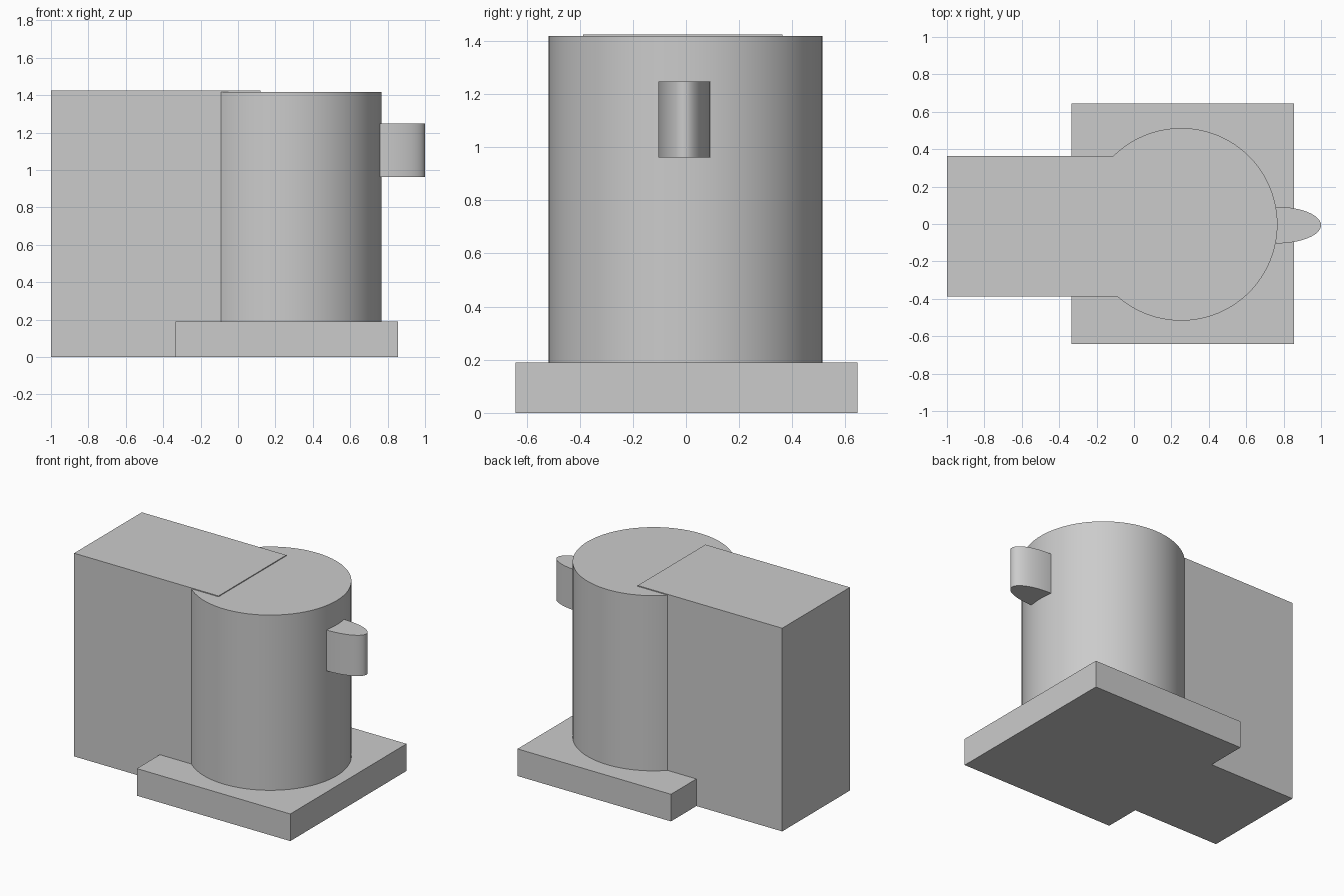
import bpy
import bmesh
from math import cos, sin, pi, radians

if "Cube" in bpy.data.objects:
    bpy.data.objects.remove(bpy.data.objects["Cube"], do_unlink=True)

# Single grey material
grey = bpy.data.materials.new("plain_grey")
grey.use_nodes = True
colour = (0.6, 0.6, 0.6, 1)
grey.diffuse_color = colour
grey.node_tree.nodes["Principled BSDF"].inputs["Base Color"].default_value = colour


def prism(name, outline, bottom, top, smooth=False):
    """Extrude a counter-clockwise xy outline between two heights."""
    bm = bmesh.new()
    base = bm.faces.new([bm.verts.new((x, y, bottom)) for x, y in outline])
    side = bmesh.ops.extrude_face_region(bm, geom=[base])
    moved = [v for v in side["geom"] if isinstance(v, bmesh.types.BMVert)]
    bmesh.ops.translate(bm, verts=moved, vec=(0, 0, top - bottom))
    bmesh.ops.recalc_face_normals(bm, faces=bm.faces[:])
    mesh = bpy.data.meshes.new(name)
    bm.to_mesh(mesh)
    bm.free()
    mesh.materials.append(grey)
    obj = bpy.data.objects.new(name, mesh)
    bpy.context.collection.objects.link(obj)
    if smooth:
        bpy.ops.object.select_all(action="DESELECT")
        obj.select_set(True)
        bpy.context.view_layer.objects.active = obj
        bpy.ops.object.shade_smooth_by_angle(angle=radians(30))
    return obj


def rectangle(x0, x1, y0, y1):
    return [(x0, y0), (x1, y0), (x1, y1), (x0, y1)]


def arc(cx, cy, rx, ry, start, end, count):
    angles = [start + (end - start) * i / count for i in range(count + 1)]
    return [(cx + rx * cos(a), cy + ry * sin(a)) for a in angles]


# Base plate
prism("base_plate", rectangle(-0.335, 0.855, -0.642, 0.645), 0, 0.19)

# Rear block, standing slightly proud of the drum top
prism("rear_block", rectangle(-1, 0.12, -0.387, 0.363), 0, 1.424)

# Round drum
drum = arc(0.252, -0.002, 0.515, 0.515, 0, 2 * pi, 96)[:-1]
prism("drum", drum, 0.19, 1.418, smooth=True)

# Half-oval knob on the side of the drum
knob = arc(0.76, -0.006, 0.24, 0.098, -pi / 2, pi / 2, 32)
prism("knob", knob, 0.962, 1.248, smooth=True)
